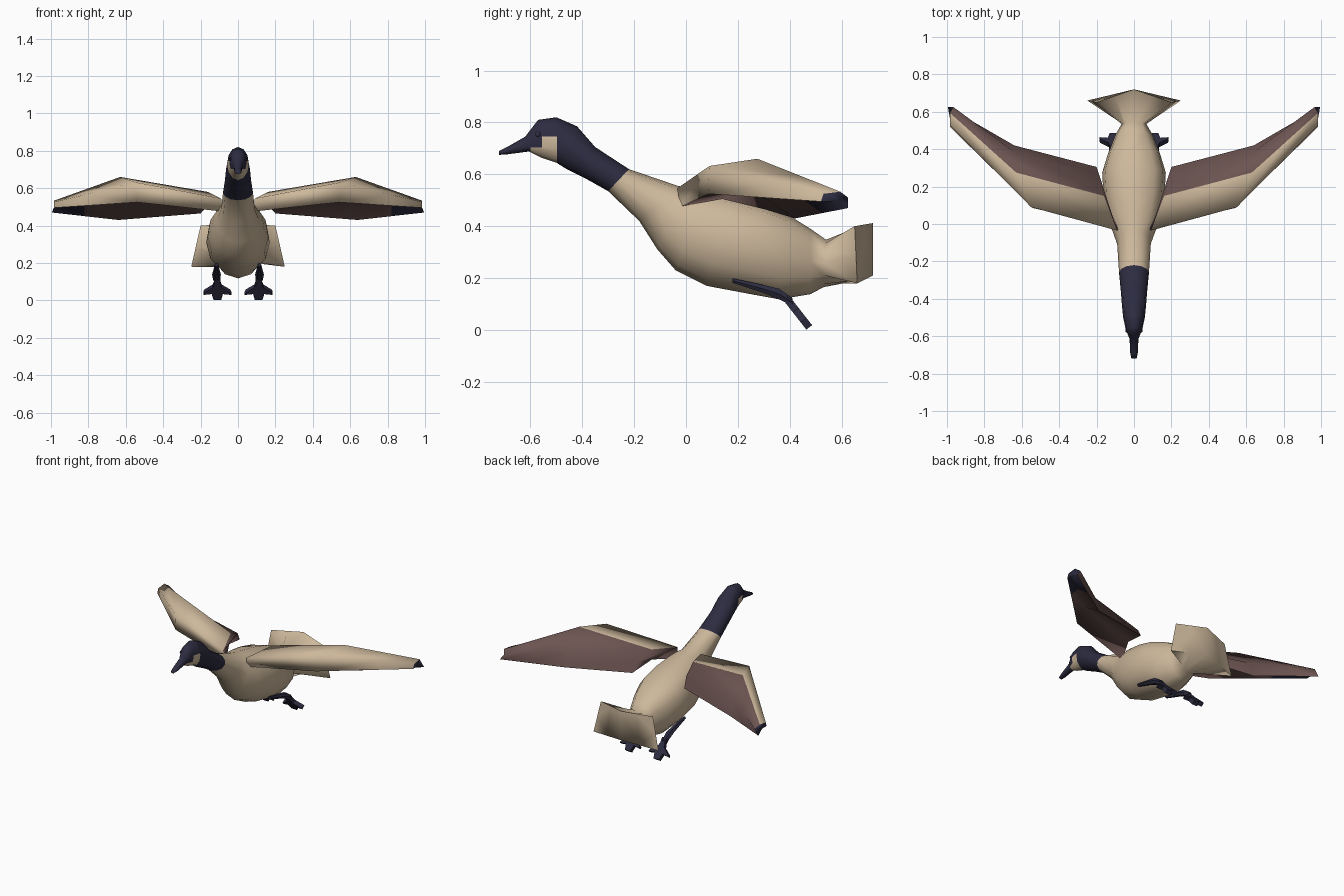
import bpy, bmesh, math
from mathutils import Vector

if "Cube" in bpy.data.objects:
    bpy.data.objects.remove(bpy.data.objects["Cube"])


def mat(name, rgb):
    m = bpy.data.materials.new(name)
    m.diffuse_color = (*rgb, 1)
    m.use_nodes = True
    m.node_tree.nodes["Principled BSDF"].inputs["Base Color"].default_value = m.diffuse_color
    return m


TAN = mat("tan feathers", (0.61, 0.48, 0.33))
NAVY = mat("dark navy", (0.026, 0.025, 0.052))
BROWN = mat("brown feathers", (0.15, 0.09, 0.083))
MATS = [TAN, NAVY, BROWN]


def loft(rings, mat_rule, end_cap=True):
    """Skin a list of equal-length closed rings; mat_rule(ring, side) -> material."""
    bm = bmesh.new()
    vs = [[bm.verts.new(p) for p in r] for r in rings]
    n = len(rings[0])
    for i in range(len(rings) - 1):
        for j in range(n):
            k = (j + 1) % n
            f = bm.faces.new((vs[i][j], vs[i][k], vs[i + 1][k], vs[i + 1][j]))
            f.material_index = mat_rule(i, j)
    bm.faces.new(vs[0]).material_index = mat_rule(0, n - 2)
    if end_cap:
        bm.faces.new(vs[-1]).material_index = mat_rule(len(rings) - 2, n - 2)
    return bm, vs


def cut(bm, co, no, keep=lambda f: True):
    """Add an edge loop along a plane, only through the chosen faces."""
    fs = [f for f in bm.faces if keep(f)]
    geom = list({v for f in fs for v in f.verts}) + list({e for f in fs for e in f.edges}) + fs
    bmesh.ops.bisect_plane(bm, geom=geom, plane_co=co, plane_no=no, dist=1e-4)


def finish(bm, name, angle=40):
    bmesh.ops.recalc_face_normals(bm, faces=bm.faces)
    me = bpy.data.meshes.new(name)
    bm.to_mesh(me)
    bm.free()
    for m in MATS:
        me.materials.append(m)
    ob = bpy.data.objects.new(name, me)
    bpy.context.collection.objects.link(ob)
    bpy.ops.object.select_all(action='DESELECT')
    ob.select_set(True)
    bpy.context.view_layer.objects.active = ob
    bpy.ops.object.shade_smooth_by_angle(angle=math.radians(angle))
    return ob


# Head, neck and body: (top y, top z, bottom y, bottom z, half width)
PROFILE = [
    (-.72, .69, -.72, .675, .014), (-.69, .705, -.69, .677, .02),
    (-.62, .745, -.605, .688, .024), (-.57, .81, -.56, .665, .044),
    (-.50, .82, -.50, .645, .058), (-.42, .785, -.46, .62, .064),
    (-.35, .705, -.38, .58, .07), (-.22, .62, -.30, .535, .08),
    (-.03, .555, -.18, .42, .09), (.02, .548, -.11, .31, .112),
    (.08, .535, -.04, .23, .14), (.18, .515, .08, .17, .162),
    (.30, .48, .25, .138, .170), (.40, .44, .36, .118, .138),
    (.48, .39, .48, .138, .098), (.54, .348, .53, .165, .066)]
SIDES = 12
rings = []
for i, (ty, tz, by, bz, w) in enumerate(PROFILE):
    t, b = Vector((0, ty, tz)), Vector((0, by, bz))
    ring = []
    for j in range(SIDES):
        a = 2 * math.pi * j / SIDES
        c, s = math.cos(a), math.sin(a)
        power = .65 if i > 8 and c > .01 else 1      # squarer shoulders on the body
        x = math.copysign(abs(s) ** power, s) * w
        ring.append((t + b) / 2 + (t - b) / 2 * c + Vector((x, 0, 0)))
    rings.append(ring)
# tail: the body flares into a tall pointed fan
half = [(0, .72, .412), (.10, .685, .406), (.20, .65, .40), (.225, .655, .29),
        (.25, .66, .18), (.125, .69, .195), (0, .72, .21)]
rings.append(half + [(-x, y, z) for x, y, z in half[5:0:-1]])
bm, vs = loft(rings, lambda i, j: 1 if i < 7 else 0, end_cap=False)
e = vs[-1]
bm.faces.new(e[:7])
bm.faces.new(e[6:] + e[:1])
# pale chin strap cut into the head
head = lambda f: f.calc_center_median().y < -.44
for y in (-.60, -.555, -.497):
    cut(bm, (0, y, 0), (0, 1, 0), head)
for z in (.703, .745):
    cut(bm, (0, 0, z), (0, 0, 1), head)
for f in bm.faces:
    c = f.calc_center_median()
    if -.60 < c.y < -.497 and (c.z < .703 or (c.y > -.555 and c.z < .745)):
        f.material_index = 0
finish(bm, "body_neck_head_tail", 85)

# Wing sections: lower front, upper front, ridge, rear shoulder, trailing edge, hollow underside
WING = [
    [(.08, -.02, .475), (.09, -.035, .545), (.16, .15, .58), (.185, .26, .53),
     (.20, .305, .465), (.165, .14, .505)],
    [(.54, .085, .525), (.55, .09, .632), (.63, .275, .66), (.64, .385, .54),
     (.64, .42, .43), (.60, .24, .55)],
    [(.985, .52, .495), (.985, .53, .525), (.985, .595, .533), (.965, .625, .51),
     (.995, .625, .47), (.985, .57, .495)]]

# Foot outline: (sideways, fraction along foot)
HALF = [(.018, 0), (.016, .25), (.024, .42), (.07, .66), (.075, .76), (.03, .72), (.02, 1)]
OUTLINE = HALF + [(-x, t) for x, t in reversed(HALF)]

for side, s in (("left", 1), ("right", -1)):
    # wing: tan front, brown rear and underside, dark tip below
    sections = [[(s * x, y, z) for x, y, z in sec] for sec in WING]
    bm, _ = loft(sections, lambda i, j: 0 if j < 2 else 2)
    cut(bm, (s * .82, 0, 0), (1, 0, 0))
    bmesh.ops.recalc_face_normals(bm, faces=bm.faces)
    for f in bm.faces:
        c = f.calc_center_median()
        if abs(c.x) > .82 and (f.normal.z < -.3 or f.normal.x * s > .8):
            f.material_index = 1
    finish(bm, side + "_wing", 100)

    # leg folded back along the belly
    leg = [(.18, .19, .01), (.30, .158, .018), (.36, .138, .024), (.41, .108, .017)]
    tube = [[(s * (.115 + r * math.cos(a)), y, z + r * math.sin(a))
             for a in (math.pi * k / 3 for k in range(6))] for y, z, r in leg]
    bm, _ = loft(tube, lambda i, j: 1)
    finish(bm, side + "_leg")

    # webbed foot: extruded outline hanging back and down
    a, b = Vector((s * .112, .385, .125)), Vector((s * .11, .475, .01))
    across, normal = Vector((1, 0, 0)), Vector((0, .115, .09)).normalized() * .014
    pts = [a.lerp(b, t) + across * x for x, t in OUTLINE]
    bm, _ = loft([[p - normal for p in pts], [p + normal for p in pts]], lambda i, j: 1)
    finish(bm, side + "_foot", 30)

    # eye
    bm = bmesh.new()
    bmesh.ops.create_uvsphere(bm, u_segments=10, v_segments=6, radius=.011)
    for v in bm.verts:
        v.co = Vector((v.co.x * .4 + s * .041, v.co.y - .57, v.co.z + .755))
    for f in bm.faces:
        f.material_index = 1
    finish(bm, side + "_eye")
